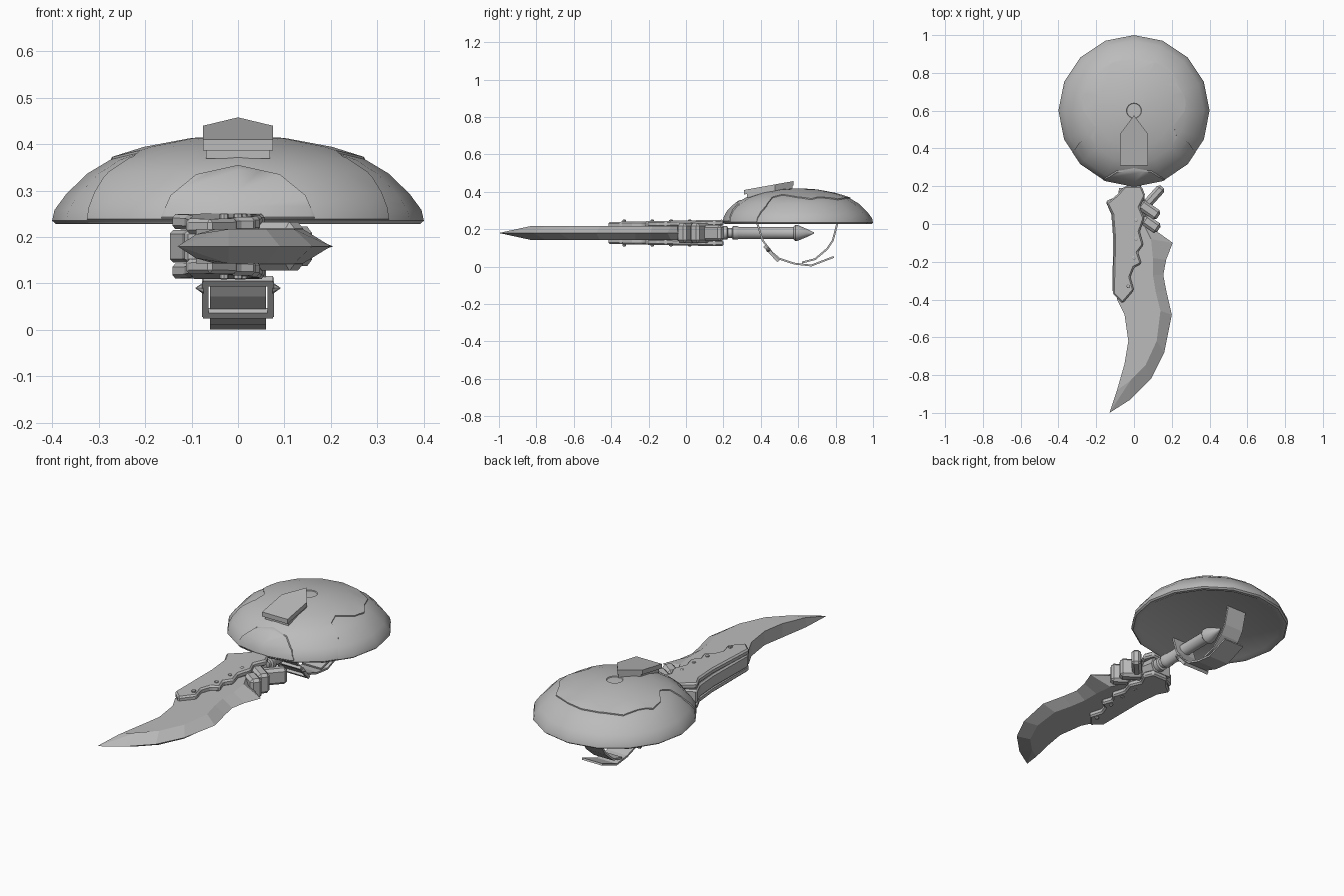
import bpy, bmesh, math
from mathutils import Matrix, Vector

if "Cube" in bpy.data.objects:
    bpy.data.objects.remove(bpy.data.objects["Cube"])

grey = bpy.data.materials.new("plain grey")
grey.diffuse_color = (0.5, 0.5, 0.5, 1)
grey.use_nodes = True
grey.node_tree.nodes["Principled BSDF"].inputs["Base Color"].default_value = grey.diffuse_color
ZC = 0.18  # mid height of the knife


def finish(name, bm, smooth=None, bevel=0):
    bmesh.ops.recalc_face_normals(bm, faces=bm.faces[:])
    me = bpy.data.meshes.new(name)
    bm.to_mesh(me)
    bm.free()
    me.materials.append(grey)
    ob = bpy.data.objects.new(name, me)
    bpy.context.collection.objects.link(ob)
    bpy.ops.object.select_all(action='DESELECT')
    ob.select_set(True)
    bpy.context.view_layer.objects.active = ob
    if bevel:
        m = ob.modifiers.new("bevel", 'BEVEL')
        m.width, m.segments = bevel, 1
    if smooth:
        bpy.ops.object.shade_smooth_by_angle(angle=math.radians(smooth))
    return ob


def rings(name, loops, closed=False, smooth=None):
    """Skin a list of equal-length point loops."""
    bm = bmesh.new()
    vs = [[bm.verts.new(p) for p in lp] for lp in loops]
    n = len(vs[0])
    for a, b in zip(vs, vs[1:] + (vs[:1] if closed else [])):
        for i in range(n):
            bm.faces.new((a[i], a[(i + 1) % n], b[(i + 1) % n], b[i]))
    if not closed:
        bm.faces.new(vs[0])
        bm.faces.new(vs[-1])
    bmesh.ops.remove_doubles(bm, verts=bm.verts[:], dist=1e-5)
    return finish(name, bm, smooth)


def prism(name, pts, z0, z1, slope=0, flip=False, bevel=0, axis='Z'):
    bm = bmesh.new()
    f = bm.faces.new([bm.verts.new((x, y, z0)) for x, y in pts])
    ext = bmesh.ops.extrude_face_region(bm, geom=[f])['geom']
    for v in ext:
        if isinstance(v, bmesh.types.BMVert):
            v.co.z = z1
    for v in bm.verts:
        v.co.z += slope * v.co.y
        if flip:
            v.co.z = 2 * ZC - v.co.z
        if axis == 'Y':
            v.co = (v.co.x, v.co.z, v.co.y)
    return finish(name, bm, bevel=bevel)


def mirrored(half):
    """Close a half outline across x = 0."""
    return half + [(-x, y) for x, y in reversed(half) if abs(x) > 1e-6]


def lathe(prof, n, centre):
    return [[(centre[0] + r * math.cos(2 * math.pi * i / n),
              centre[1] + r * math.sin(2 * math.pi * i / n), z) for i in range(n)] for r, z in prof]


def box(name, loc, size, rot=None, bevel=0):
    bm = bmesh.new()
    m = Matrix.Translation(loc) @ (rot or Matrix()) @ Matrix.Diagonal((*size, 1))
    bmesh.ops.create_cube(bm, size=1, matrix=m)
    return finish(name, bm, bevel=bevel)


# Domed cap with a slightly recessed underside
DOME = [(0.4, 0.235), (0.395, 0.258), (0.37, 0.292), (0.325, 0.336), (0.275, 0.366),
        (0.2, 0.39), (0.1, 0.409), (0.04, 0.413)]
rings("dome", lathe([(0.36, 0.236), (0.375, 0.228), (0.392, 0.228)] + DOME, 16, (0, 0.6)), smooth=40)


# Thin raised panels, cut out of a shell over the dome
def dome_panel(name, pts, lift, axis, a, b):
    k = 1 + lift / 0.3
    outer = [(r * k if r < 0.38 else r + lift * 0.4, z + lift) for r, z in DOME]
    inner = [(r - 0.004, z - 0.004) for r, z in reversed(DOME)]
    shell = rings(name, lathe(outer + inner, 16, (0, 0.6)), closed=True)
    cutter = prism("panel_cutter", pts, a, b, axis=axis)
    m = shell.modifiers.new("cut", 'BOOLEAN')
    m.operation, m.solver, m.object = 'INTERSECT', 'EXACT', cutter
    bpy.context.view_layer.objects.active = shell
    bpy.ops.object.modifier_apply(modifier="cut")
    bpy.data.objects.remove(cutter)
    bpy.ops.object.select_all(action='DESELECT')
    shell.select_set(True)
    bpy.ops.object.shade_smooth_by_angle(angle=math.radians(40))


crown = [(0, 0.1), (0.33, 0.1), (0.33, 0.37), (0.29, 0.43), (0.225, 0.465), (0.21, 0.52), (0.27, 0.6),
         (0.275, 0.67), (0.235, 0.73), (0.2, 0.81), (0.1, 0.86), (0, 0.88)]
dome_panel("crown_panel", mirrored(crown), 0.004, 'Z', 0.1, 0.6)
arch = [(0, 0.2), (0.165, 0.2), (0.165, 0.245), (0.145, 0.29), (0.09, 0.335), (0, 0.355)]
dome_panel("front_arch", mirrored(arch), 0.008, 'Y', 0.1, 0.45)

# Pointed plaque in two tilted layers
tag = mirrored([(0, 0.31), (0.075, 0.31), (0.075, 0.475), (0, 0.575)])
prism("plaque", tag, 0.330, 0.354, slope=0.18)
prism("plaque_base", [(x * 0.92, 0.325 + (y - 0.31) * 0.92) for x, y in tag], 0.310, 0.330, slope=0.18)

# Blade: (y of spine, ridge, edge) stations skinned with a wedge section
spine = [(-0.13, -1), (-0.09, -0.88), (-0.05, -0.74), (-0.03, -0.62), (-0.05, -0.48), (-0.09, -0.4),
         (-0.09, -0.27), (-0.09, -0.17), (-0.09, -0.08), (-0.09, 0.0), (-0.08, 0.19)]
ridge = [(-0.13, -1), (-0.02, -0.83), (0.06, -0.75), (0.12, -0.62), (0.14, -0.46), (0.115, -0.36),
         (0.1, -0.27), (0.1, -0.18), (0.09, -0.08), (0.05, 0.0), (0.03, 0.19)]
edge = [(-0.13, -1), (-0.02, -0.93), (0.09, -0.82), (0.16, -0.68), (0.2, -0.48), (0.17, -0.35),
        (0.155, -0.27), (0.17, -0.19), (0.205, -0.1), (0.08, -0.01), (0.045, 0.19)]
loops = []
for i, (s, r, e) in enumerate(zip(spine, ridge, edge)):
    h = 0.0 if i == 0 else 0.037
    hs = h * (0.7 if i == 1 else 1)
    loops.append([(*s, ZC + hs), (*r, ZC + h), (*e, ZC), (*r, ZC - h), (*s, ZC - hs)])
rings("blade", loops)

# Grip plates on both faces, with rivets
grip = [(-0.145, 0.11), (-0.115, 0.05), (-0.105, -0.08), (-0.112, -0.37), (-0.06, -0.42), (0, -0.35),
        (-0.02, -0.28), (0.0, -0.23), (0.04, -0.21), (0.02, -0.15), (0.05, -0.11), (0.03, -0.04),
        (0.055, 0.03), (0.03, 0.09), (0.06, 0.15), (0.04, 0.2), (-0.05, 0.2), (-0.09, 0.155)]
for side, flip in (("upper", False), ("lower", True)):
    prism(side + "_grip_plate", grip, 0.215, 0.247, slope=0.02, flip=flip, bevel=0.008)
    for x, y in ((-0.03, -0.33), (0.0, -0.18), (0.01, -0.08), (0.01, 0.02)):
        z = 0.245
        rivet = lathe([(0.01, z - 0.01), (0.01, z + 0.004), (0.006, z + 0.006)], 8, (x, y))
        if flip:
            rivet = [[(a, b, 2 * ZC - c) for a, b, c in lp] for lp in rivet]
        rings(side + "_rivet", rivet)
back = [(-0.15, 0.12), (-0.12, 0.05), (-0.11, -0.08), (-0.115, -0.36),
        (-0.085, -0.37), (-0.08, 0.0), (-0.085, 0.15)]
prism("grip_back", back, 0.145, 0.215, bevel=0.008)

# Slanted bands wrapped beside the grip
for x, y, w, d, h, a in ((0.09, 0.0, 0.10, 0.06, 0.105, -35), (0.08, 0.075, 0.12, 0.06, 0.105, -35),
                         (0.10, 0.14, 0.15, 0.05, 0.085, 48)):
    box("band", (x, y, ZC), (w, d, h), Matrix.Rotation(math.radians(a), 4, 'Z'), bevel=0.014)

# Turned rod with collars and a pointed end
prof = [(0.026, 0.10), (0.026, 0.19), (0.036, 0.195), (0.036, 0.22), (0.026, 0.225), (0.026, 0.245),
        (0.036, 0.25), (0.036, 0.275), (0.033, 0.28), (0.033, 0.575), (0.043, 0.585), (0.041, 0.60),
        (0.022, 0.645), (0.003, 0.685)]
rod = [[(x, z, ZC + y) for x, y, z in lp] for lp in lathe(prof, 12, (0, 0))]
rings("rod", rod, smooth=35)


# Straps hanging below the dome: flat ribbons along a y-z path
def ribbon(name, path, half, t):
    loops = []
    for i, p in enumerate(path):
        d = Vector(path[min(i + 1, len(path) - 1)]) - Vector(path[max(i - 1, 0)])
        n = Vector((-d.y, d.x)).normalized() * t / 2
        loops.append([(sx * half, p[0] + s * n.x, p[1] + s * n.y)
                      for sx, s in ((-1, -1), (1, -1), (1, 1), (-1, 1))])
    return rings(name, loops)


ribbon("long_strap", [(0.38, 0.235), (0.41, 0.14), (0.46, 0.075), (0.5, 0.042), (0.58, 0.016),
                      (0.67, 0.006), (0.79, 0.052)], 0.06, 0.01)
ribbon("short_strap", [(0.81, 0.235), (0.785, 0.14), (0.755, 0.095), (0.69, 0.04), (0.62, 0.022)], 0.057, 0.01)

# Buckle frame with side studs
tilt = Matrix.Rotation(math.radians(-48), 4, 'X')
for y, z in ((0.425, 0.105), (0.49, 0.036)):
    box("buckle_bar", (0, y, z), (0.15, 0.016, 0.016), tilt)
for sx in (-1, 1):
    box("buckle_side", (sx * 0.07, 0.457, 0.07), (0.014, 0.1, 0.016), tilt)
    stud = [[(sx * (0.074 + z), 0.44 + x, 0.09 + y) for x, y, z in lp]
            for lp in lathe([(0.013, 0), (0.001, 0.017)], 8, (0, 0))]
    rings("buckle_stud", stud)
